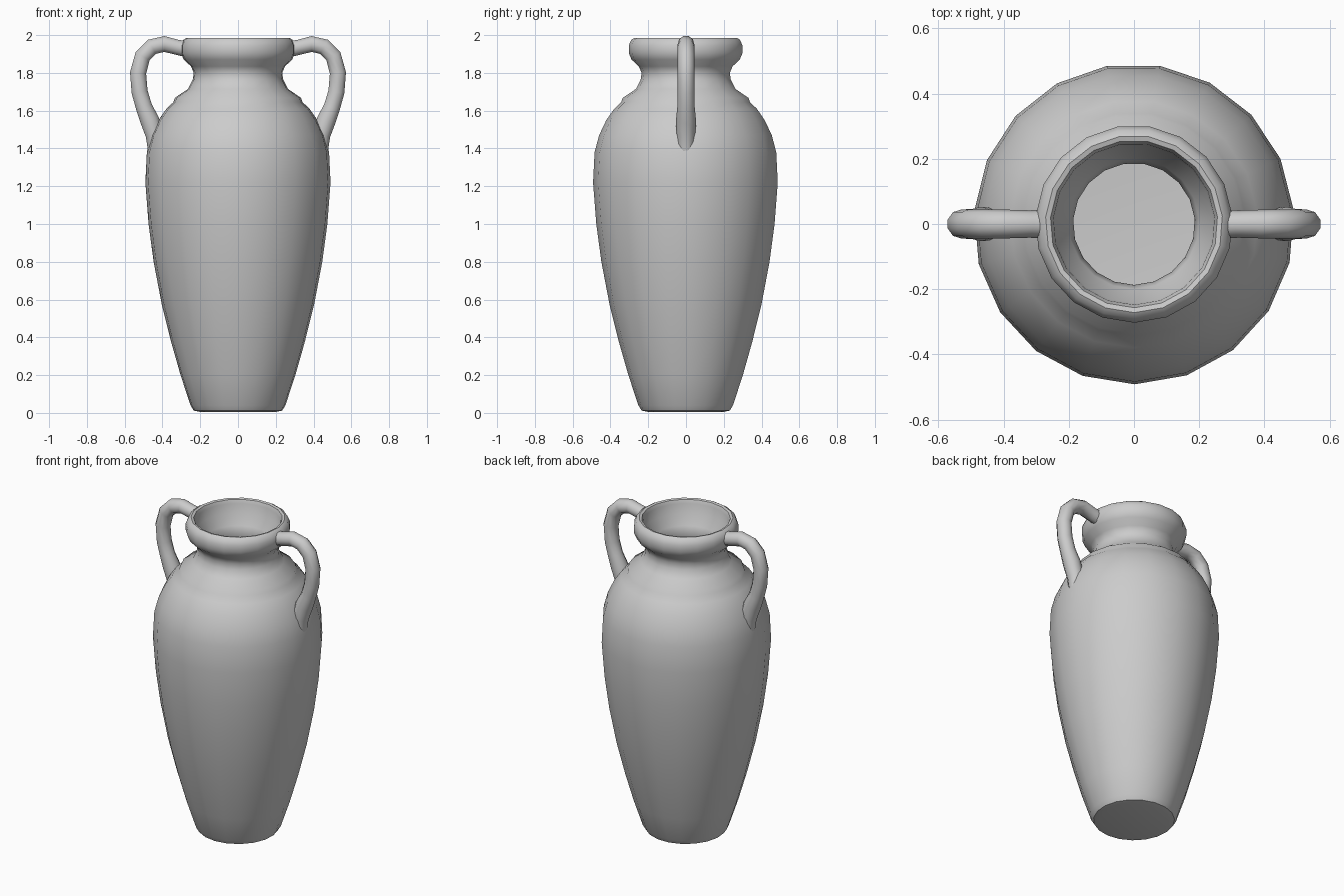
import bpy, bmesh, math

if "Cube" in bpy.data.objects:
    bpy.data.objects.remove(bpy.data.objects["Cube"])

SIDES = 19


def smooth(obj, angle):
    bpy.ops.object.select_all(action='DESELECT')
    obj.select_set(True)
    bpy.context.view_layer.objects.active = obj
    bpy.ops.object.shade_smooth_by_angle(angle=math.radians(angle))


def lathe(name, profile, sides, start):
    """Spin an (r, z) profile about z; the profile starts and ends on the axis."""
    bm = bmesh.new()
    rings = []
    for r, z in profile:
        if r == 0:
            rings.append([bm.verts.new((0, 0, z))] * sides)
        else:
            angles = [start + math.tau * i / sides for i in range(sides)]
            rings.append([bm.verts.new((r * math.cos(a), r * math.sin(a), z)) for a in angles])
    for low, high in zip(rings, rings[1:]):
        for i in range(sides):
            j = (i + 1) % sides
            bm.faces.new(list(dict.fromkeys((low[i], low[j], high[j], high[i]))))
    bmesh.ops.recalc_face_normals(bm, faces=bm.faces)
    mesh = bpy.data.meshes.new(name)
    bm.to_mesh(mesh)
    bm.free()
    obj = bpy.data.objects.new(name, mesh)
    bpy.context.collection.objects.link(obj)
    smooth(obj, 40)
    return obj


def handle(name, side):
    """Round handle swept from the rim down to the shoulder: x, z, radius."""
    path = [(0.265, 1.925, 0.045), (0.32, 1.935, 0.042), (0.39, 1.953, 0.044),
            (0.455, 1.938, 0.045), (0.505, 1.888, 0.045), (0.529, 1.80, 0.045),
            (0.521, 1.70, 0.045), (0.498, 1.62, 0.046), (0.468, 1.55, 0.053),
            (0.441, 1.47, 0.05), (0.432, 1.38, 0.045)]
    curve = bpy.data.curves.new(name, 'CURVE')
    curve.dimensions = '3D'
    curve.bevel_depth = 1.0
    curve.bevel_resolution = 3
    curve.use_fill_caps = True
    spline = curve.splines.new('POLY')
    spline.points.add(len(path) - 1)
    for p, (x, z, r) in zip(spline.points, path):
        p.co = (side * x, 0, z, 1)
        p.radius = r
    obj = bpy.data.objects.new(name, curve)
    bpy.context.collection.objects.link(obj)
    bpy.ops.object.select_all(action='DESELECT')
    obj.select_set(True)
    bpy.context.view_layer.objects.active = obj
    bpy.ops.object.convert(target='MESH')
    smooth(bpy.context.view_layer.objects.active, 60)


# Hollow vessel: foot, belly, shoulder, neck, lip, then the inner wall
outer = [(0, 0.005), (0.2, 0.005), (0.235, 0.012), (0.252, 0.04), (0.305, 0.2),
         (0.355, 0.375), (0.405, 0.575), (0.448, 0.8), (0.475, 1.0), (0.492, 1.22),
         (0.484, 1.38), (0.46, 1.47), (0.422, 1.55), (0.38, 1.61), (0.343, 1.645),
         (0.335, 1.668), (0.265, 1.715), (0.24, 1.765), (0.235, 1.8), (0.25, 1.835),
         (0.288, 1.87), (0.303, 1.905), (0.303, 1.945), (0.29, 1.975), (0.272, 1.986)]
inner = [(0.257, 1.982), (0.248, 1.96), (0.243, 1.9), (0.2, 1.84), (0.187, 1.79),
         (0.215, 1.7), (0.3, 1.62), (0.39, 1.5), (0.435, 1.38), (0.445, 1.22),
         (0.43, 1.0), (0.36, 0.575), (0.26, 0.2), (0.215, 0.06), (0, 0.05)]
lathe("vase_body", outer + inner, SIDES, math.radians(5))

handle("handle_right", 1)
handle("handle_left", -1)
